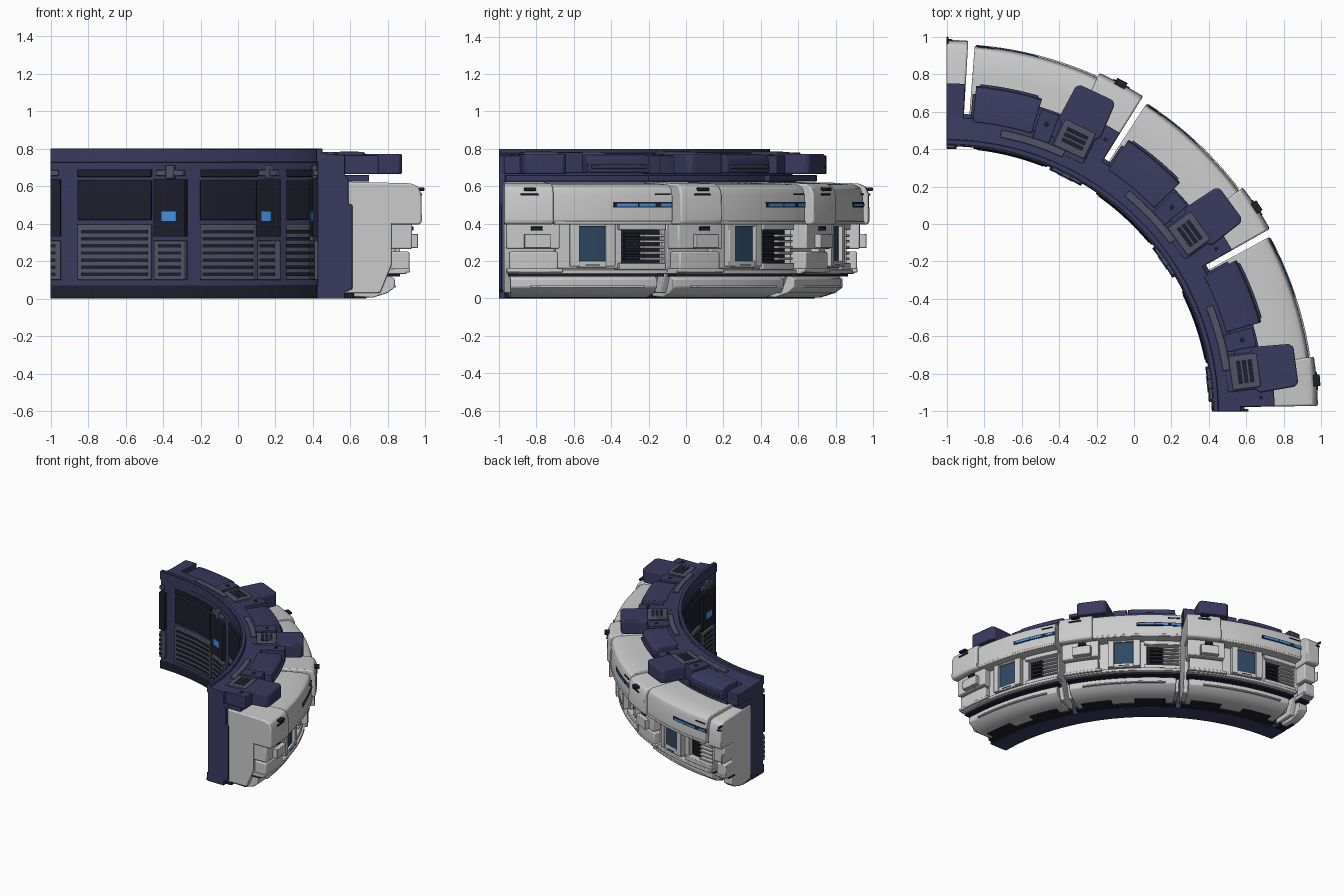
import bpy, bmesh, math

if "Cube" in bpy.data.objects:
    bpy.data.objects.remove(bpy.data.objects["Cube"])

C = (-1.0, -1.0)          # ring centre
PITCH, BASE = 28.6, 0.3   # angular module, in degrees


def mat(name, col):
    m = bpy.data.materials.new(name)
    m.diffuse_color = (*col, 1)
    m.use_nodes = True
    m.node_tree.nodes["Principled BSDF"].inputs["Base Color"].default_value = m.diffuse_color
    return m


NAVY = mat("navy", (.042, .042, .115))
DARK = mat("dark_navy", (.013, .013, .026))
SLATE = mat("slate", (.085, .085, .135))
BLUE = mat("blue_light", (.06, .30, .78))
GLASS = mat("window_blue", (.028, .065, .13))


def finish(name, bm, m, bevel):
    bmesh.ops.recalc_face_normals(bm, faces=bm.faces)
    me = bpy.data.meshes.new(name)
    bm.to_mesh(me)
    bm.free()
    ob = bpy.data.objects.new(name, me)
    bpy.context.collection.objects.link(ob)
    if m:
        me.materials.append(m)
    bpy.ops.object.select_all(action='DESELECT')
    ob.select_set(True)
    bpy.context.view_layer.objects.active = ob
    bpy.ops.object.shade_smooth_by_angle(angle=math.radians(30))
    if bevel:
        b = ob.modifiers.new("bevel", 'BEVEL')
        b.width, b.segments, b.limit_method = bevel, 2, 'ANGLE'
        b.angle_limit = math.radians(35)
    return ob


def sweep(name, profile, spans, m=None, bevel=.006, repeat=True):
    """Sweep an (r, z) profile about the ring centre over angle spans, per module."""
    bm = bmesh.new()
    for k in range(4 if repeat else 1):
        off = BASE + PITCH * k if repeat else 0
        for a0, a1 in spans:
            a0c, a1c = max(0, a0 + off), min(90, a1 + off)
            if a1c - a0c < .15:
                continue
            n = max(1, round((a1c - a0c) / 2))
            rings = []
            for i in range(n + 1):
                a = math.radians(a0c + (a1c - a0c) * i / n)
                rings.append([bm.verts.new((C[0] + r * math.cos(a), C[1] + r * math.sin(a), z))
                              for r, z in profile])
            p = len(profile)
            for A, B in zip(rings, rings[1:]):
                for j in range(p):
                    bm.faces.new((A[j], A[(j + 1) % p], B[(j + 1) % p], B[j]))
            bm.faces.new(rings[0])
            bm.faces.new(rings[-1][::-1])
    return finish(name, bm, m, bevel)


def block(name, r0, r1, zs, spans, m=None, bevel=.004):
    """Arc blocks; zs is a list of (z0, z1) rows."""
    for i, (z0, z1) in enumerate(zs):
        sweep(name if len(zs) == 1 else f"{name}_{i + 1}",
              [(r0, z0), (r1, z0), (r1, z1), (r0, z1)], spans, m, bevel)


def prism(name, outline, z0, z1, ang, m=None, bevel=.006):
    """Straight-sided plan outline (radial, tangential), repeated per module."""
    bm = bmesh.new()
    for k in range(3):
        a = math.radians(BASE + PITCH * k + ang)
        c, s = math.cos(a), math.sin(a)
        lo, hi = [[bm.verts.new((C[0] + r * c - t * s, C[1] + r * s + t * c, z))
                   for r, t in outline] for z in (z0, z1)]
        bm.faces.new(lo[::-1])
        bm.faces.new(hi)
        n = len(lo)
        for j in range(n):
            bm.faces.new((lo[j], lo[(j + 1) % n], hi[(j + 1) % n], hi[j]))
    return finish(name, bm, m, bevel)


def rect(r0, r1, w, t=0):
    return [(r0, t - w), (r1, t - w), (r1, t + w), (r0, t + w)]


# Navy inner wall, full quarter turn
sweep("inner_wall", [(1.425, 0), (1.57, 0), (1.57, .03), (1.59, .05), (1.59, .64), (1.57, .66),
                     (1.57, .765), (1.45, .775), (1.45, .80), (1.425, .80)], [(0, 90)], NAVY, .003, False)
sweep("inner_base_band", [(1.415, .005), (1.43, .005), (1.43, .06), (1.42, .07)], [(0, 90)], DARK, 0, False)
sweep("inner_top_band", [(1.418, .73), (1.43, .725), (1.43, .795), (1.418, .795)], [(0, 90)], NAVY, 0, False)

# Inner wall panels and louvres
WIDE, SLIM = (10.2, 26.7), (1.7, 9.5)
block("wall_panel_wide", 1.41, 1.43, [(.42, .63)], [WIDE], DARK)
block("wall_top_bar", 1.412, 1.43, [(.65, .69)], [WIDE], DARK)
block("wall_panel_slim", 1.40, 1.43, [(.33, .635)], [SLIM], DARK)
block("wall_screen", 1.396, 1.41, [(.415, .465)], [(3.8, 7.4)], BLUE, 0)
block("wall_louvre_frame", 1.408, 1.43, [(.10, .395)], [WIDE], SLATE)
block("wall_louvre_frame_slim", 1.406, 1.43, [(.10, .31)], [SLIM], SLATE)
block("wall_louvre_slot", 1.404, 1.41, [(.12 + .038 * i, .138 + .038 * i) for i in range(7)],
      [(11, 25.9)], DARK, 0)
block("wall_louvre_slot_slim", 1.402, 1.41, [(.12 + .038 * i, .138 + .038 * i) for i in range(5)],
      [(2.8, 8.4)], DARK, 0)
block("wall_cross_bar", 1.405, 1.43, [(.655, .685)], [(2.2, 9)], SLATE)
block("wall_cross_post", 1.402, 1.43, [(.64, .71)], [(4.6, 6.6)], SLATE)

# Roof ring parts
block("roof_base", 1.56, 1.70, [(.625, .66)], [(.9, 27.8)], NAVY)
sweep("roof_long_box", [(1.55, .67), (1.74, .67), (1.745, .69), (1.735, .755), (1.70, .77), (1.55, .77)],
      [(15.5, 27.3)], NAVY)
block("roof_rail", 1.60, 1.755, [(.695, .715)], [(16.2, 26.6)], NAVY)
block("roof_small_box", 1.53, 1.69, [(.67, .78)], [(11.6, 15.1)], NAVY)
block("roof_end_box", 1.55, 1.75, [(.665, .765)], [(.6, 4.2)], NAVY)
block("roof_strip", 1.49, 1.53, [(.76, .782)], [(8, 21.5)], SLATE)
prism("roof_pod", [(1.50, -.10), (1.65, -.10), (1.67, -.122), (1.86, -.115), (1.88, -.095),
                   (1.88, .095), (1.86, .115), (1.67, .125), (1.65, .10), (1.50, .10)],
      .665, .772, 7.3, NAVY, .008)
prism("roof_grille_frame", rect(1.53, 1.68, .09), .765, .782, 7.3, SLATE)
for i in range(3):
    prism(f"roof_grille_slot_{i + 1}", rect(1.565 + .031 * i, 1.588 + .031 * i, .062), .78, .785, 7.3, DARK, 0)
prism("roof_bolt", rect(1.61, 1.635, .012), .778, .784, 13.3, DARK, 0)
prism("roof_end_bolt", rect(1.67, 1.69, .01), .76, .77, 2.2, DARK, 0)

# Pale outer shell: solid core, upper hood, end cap
FULL = (.55, 28.1)
sweep("shell_core", [(1.585, .03), (1.76, .03), (1.80, .13), (1.82, .18), (1.82, .42), (1.585, .42)], [FULL])
sweep("upper_hood", [(1.585, .40), (1.945, .40), (1.955, .41), (1.953, .55), (1.94, .59), (1.91, .608),
                     (1.80, .615), (1.585, .62)], [(8, 28.1)])
sweep("end_cap", [(1.585, .395), (1.97, .395), (1.982, .41), (1.978, .56), (1.96, .60), (1.92, .615),
                  (1.585, .624)], [(.55, 8.2)], None, .01)
block("hood_lip", 1.8, 1.962, [(.395, .415)], [(8.4, 27.9)])
block("cap_slot", 1.95, 1.986, [(.55, .56)], [(3.0, 5.8)], DARK, .002)
block("cap_latch", 1.95, 2.0, [(.575, .592)], [(3.6, 5.4)], DARK)
block("strip_recess", 1.94, 1.957, [(.485, .515)], [(18, 28)], DARK, 0)
block("light_strip", 1.94, 1.96, [(.492, .508)], [(18.5, 22), (22.2, 25), (25.9, 27.8)], BLUE, 0)
block("hood_slot", 1.93, 1.958, [(.553, .56)], [(25, 27.6)], DARK, 0)

# Middle tier: cap box, window, vent bay
block("mid_cap", 1.75, 1.93, [(.265, .40)], [(.9, 9.4)], None, .008)
block("mid_cap_panel", 1.90, 1.965, [(.27, .345)], [(3.7, 7.8)], None, .008)
block("mid_cap_sensor", 1.90, 1.945, [(.362, .385)], [(4.8, 6.6)], DARK)
block("low_cap", 1.75, 1.915, [(.15, .25)], [(1.4, 9.2)], None, .008)
block("mid_wall", 1.78, 1.865, [(.16, .40)], [(9, 20.3), (27.6, 28.1)])
block("window_frame_side", 1.80, 1.905, [(.17, .40)], [(11.4, 12.8), (17.2, 18.8)])
block("window_frame_bar", 1.80, 1.90, [(.165, .20), (.385, .40)], [(12.6, 17.4)])
block("window", 1.80, 1.882, [(.20, .385)], [(12.8, 17.2)], GLASS, 0)
block("window_slot", 1.87, 1.902, [(.176, .182)], [(13.8, 16.2)], DARK, 0)
block("vent_back", 1.79, 1.832, [(.16, .40)], [(20.3, 27.6)], DARK, 0)
block("vent_frame", 1.80, 1.885, [(.155, .19), (.365, .40)], [(19.6, 28)])
block("vent_slat", 1.81, 1.88, [(.205 + .031 * i, .219 + .031 * i) for i in range(5)], [(24, 27.8)], None, .003)
block("vent_shutter", 1.81, 1.85, [(.205 + .031 * i, .225 + .031 * i) for i in range(5)], [(21, 23.8)], DARK, .002)

# Lower ledges and skirt
block("ledge", 1.70, 1.90, [(.132, .155)], [(1, 28)])
block("ledge_cap", 1.75, 1.918, [(.14, .16)], [(1, 10)])
block("ledge_shadow", 1.70, 1.865, [(.118, .134)], [(1.2, 27.9)], DARK, 0)
sweep("skirt", [(1.585, .012), (1.72, .005), (1.80, .03), (1.838, .06), (1.838, .105), (1.81, .122), (1.585, .122)],
      [(1.6, 27.2)])
block("skirt_rib", 1.80, 1.85, [(.058, .07)], [(5, 24.6)], None, .003)

# Underside plates and end flange plates
block("under_plate", 1.50, 1.62, [(.002, .03)], [(.8, 28)], DARK)
block("under_block", 1.60, 1.69, [(.001, .03)], [(3, 11), (17, 25)], DARK)
sweep("end_flange", [(1.55, .03), (1.61, .05), (1.61, .50), (1.55, .52)], [(0, .5), (89.5, 90)], NAVY, .004, False)
